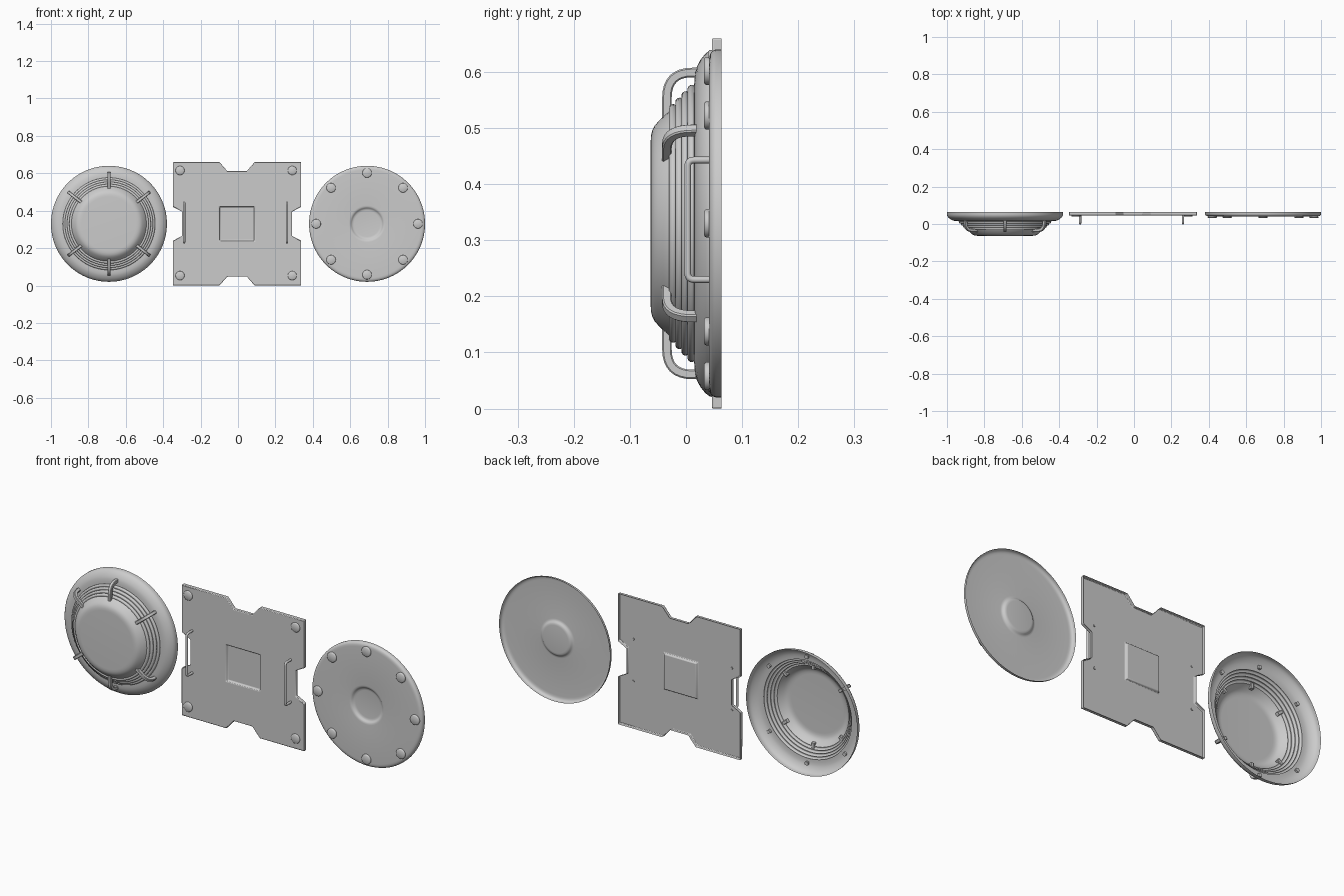
import bpy, bmesh, math
from mathutils import Vector

if "Cube" in bpy.data.objects:
    bpy.data.objects.remove(bpy.data.objects["Cube"])

ZC = 0.33  # common centre height
BACK = 0.063


def finish(bm, name, angle=35):
    bmesh.ops.remove_doubles(bm, verts=bm.verts, dist=1e-5)
    bmesh.ops.recalc_face_normals(bm, faces=bm.faces)
    me = bpy.data.meshes.new(name)
    bm.to_mesh(me)
    bm.free()
    ob = bpy.data.objects.new(name, me)
    bpy.context.collection.objects.link(ob)
    bpy.ops.object.select_all(action='DESELECT')
    ob.select_set(True)
    bpy.context.view_layer.objects.active = ob
    bpy.ops.object.shade_smooth_by_angle(angle=math.radians(angle))
    return ob


def face_front(bm):
    # open shells: make sure the broad face looks towards -y
    bmesh.ops.recalc_face_normals(bm, faces=bm.faces)
    if sum(f.normal.y * f.calc_area() for f in bm.faces) > 0:
        bmesh.ops.reverse_faces(bm, faces=bm.faces)


def lathe(name, cx, cz, profile, seg=96):
    """Spin (radius, y) points about the y axis; open at the back."""
    bm = bmesh.new()
    rings = []
    for r, y in profile:
        if r < 1e-6:
            rings.append([bm.verts.new((cx, y, cz))] * seg)
        else:
            rings.append([bm.verts.new((cx + r * math.cos(2 * math.pi * i / seg), y,
                                        cz + r * math.sin(2 * math.pi * i / seg))) for i in range(seg)])
    for a, b in zip(rings, rings[1:]):
        for i in range(seg):
            j = (i + 1) % seg
            quad = list(dict.fromkeys([a[i], a[j], b[j], b[i]]))
            bm.faces.new(quad)
    ob = finish(bm, name)
    bm = bmesh.new()
    bm.from_mesh(ob.data)
    face_front(bm)
    bm.to_mesh(ob.data)
    bm.free()
    return ob


def fillet(path, radius, n=6):
    """Round the inner corners of a 2D path."""
    p = [Vector(q) for q in path]
    out = [p[0]]
    for a, b, c in zip(p, p[1:], p[2:]):
        s, e = b + (a - b).normalized() * radius, b + (c - b).normalized() * radius
        for i in range(n + 1):
            t = i / n
            out.append(s * (1 - t) ** 2 + b * 2 * t * (1 - t) + e * t * t)
    return out + [p[-1]]


def sweep(name, path, section, to_world):
    """Sweep a section (normal, side) along a planar path; to_world maps (u, v, side)."""
    bm = bmesh.new()
    rings = []
    for i, p in enumerate(path):
        t = (path[min(i + 1, len(path) - 1)] - path[max(i - 1, 0)]).normalized()
        n = Vector((-t.y, t.x))
        rings.append([bm.verts.new(to_world(*(p + n * a), s)) for a, s in section])
    k = len(section)
    for a, b in zip(rings, rings[1:]):
        for i in range(k):
            bm.faces.new((a[i], a[(i + 1) % k], b[(i + 1) % k], b[i]))
    bm.faces.new(rings[0])
    bm.faces.new(rings[-1])
    return finish(bm, name, 40)


def bolt(name, cx, cz, r, front, base):
    lathe(name, cx, cz, [(r, base), (r, front + 0.004), (r - 0.001, front + 0.002),
                         (r - 0.004, front), (0, front)], 32)


# domed hatch: rim, four ribs, rounded dome
DX = -0.69
profile = [(0.31, BACK), (0.31, 0.05), (0.308, 0.042), (0.302, 0.034), (0.292, 0.026),
           (0.28, 0.0195), (0.27, 0.0165), (0.258, 0.015)]
start, end = Vector((0.246, 0.015)), Vector((0.2, -0.029))
step = (end - start) / 4
out = Vector((0.7, -0.7))
for k in range(4):
    mid = start + step * (k + 0.5)
    for i in range(7):
        a = math.pi * i / 6
        profile.append(tuple(mid - step * 0.46 * math.cos(a) + out * 0.0065 * math.sin(a)))
profile += [(0.2, -0.0295), (0.187, -0.044), (0.181, -0.05), (0.174, -0.056), (0.166, -0.06),
            (0.156, -0.0625), (0.145, -0.063), (0, -0.063)]
lathe("domed_hatch", DX, ZC, profile)

# six curved bars over the ribs
h, c = 0.0085, 0.006
bar_section = [(h, c), (c, h), (-c, h), (-h, c), (-h, -c), (-c, -h), (c, -h), (h, -c)]
bar_path = fillet([(0.269, 0.026), (0.269, -0.034), (0.185, -0.034)], 0.045, 8)
for k, deg in enumerate((90, 270, 38, 142, 218, 322)):
    ca, sa = math.cos(math.radians(deg)), math.sin(math.radians(deg))
    sweep(f"hatch_bar_{k + 1}", bar_path, bar_section,
          lambda r, y, s, ca=ca, sa=sa: (DX + r * ca - s * sa, y, ZC + r * sa + s * ca))

# square panel with edge notches and a central recess, open at the back
PX, FACE = -0.005, 0.046
quarter = [(0.342, 0.09), (0.342, 0.33), (0.094, 0.33), (0.052, 0.282)]
side = [(0.294, 0.065)]
q = side + quarter
outline = q + [(-x, z) for x, z in reversed(q)] + [(-x, -z) for x, z in q] + \
    [(x, -z) for x, z in reversed(q)]
bm = bmesh.new()


def ring(points, y):
    return [bm.verts.new((PX + x, y, ZC + z)) for x, z in points]


def bridge(a, b):
    for i in range(len(a)):
        j = (i + 1) % len(a)
        bm.faces.new((a[i], a[j], b[j], b[i]))


outer_back, outer = ring(outline, BACK), ring(outline, FACE)
square = [(1, 1), (-1, 1), (-1, -1), (1, -1)]
hole = ring([(x * 0.095, z * 0.093) for x, z in square], FACE)
floor = ring([(x * 0.090, z * 0.088) for x, z in square], FACE + 0.011)
bridge(outer_back, outer)
bridge(hole, floor)
bm.faces.new(floor)
edges = [bm.edges.get((l[i], l[(i + 1) % len(l)])) for l in (outer, hole) for i in range(len(l))]
bmesh.ops.triangle_fill(bm, edges=edges, use_beauty=True)
face_front(bm)
panel = finish(bm, "square_panel", 30)
bev = panel.modifiers.new("soft_edges", 'BEVEL')
bev.width, bev.segments, bev.limit_method = 0.003, 2, 'ANGLE'
bev.angle_limit = math.radians(30)

# panel corner bolts
for k, (x, z) in enumerate([(-0.31, 0.615), (0.29, 0.615), (-0.31, 0.053), (0.29, 0.053)]):
    bolt(f"panel_bolt_{k + 1}", x, z, 0.024, 0.039, FACE)

# panel grab handles
round_section = [(0.006 * math.cos(math.pi * i / 6), 0.006 * math.sin(math.pi * i / 6)) for i in range(12)]
grab = fillet([(0.05, 0.443), (0.003, 0.443), (0.003, 0.23), (0.05, 0.23)], 0.012)
for name, x in (("left_grab_handle", -0.288), ("right_grab_handle", 0.262)):
    sweep(name, grab, round_section, lambda y, z, s, x=x: (x + s, y, z))

# round cover with a soft central dent
CX = 0.69
lathe("round_cover", CX, ZC, [
    (0.31, BACK), (0.31, 0.053), (0.308, 0.048), (0.303, 0.0435), (0.296, 0.0415), (0.288, 0.041),
    (0.098, 0.041), (0.091, 0.0418), (0.086, 0.0445), (0.082, 0.049), (0.077, 0.052),
    (0.069, 0.053), (0, 0.053)])
for k in range(8):
    a = math.pi * k / 4
    bolt(f"cover_bolt_{k + 1}", CX + 0.272 * math.cos(a), ZC + 0.272 * math.sin(a), 0.025, 0.032, 0.041)
